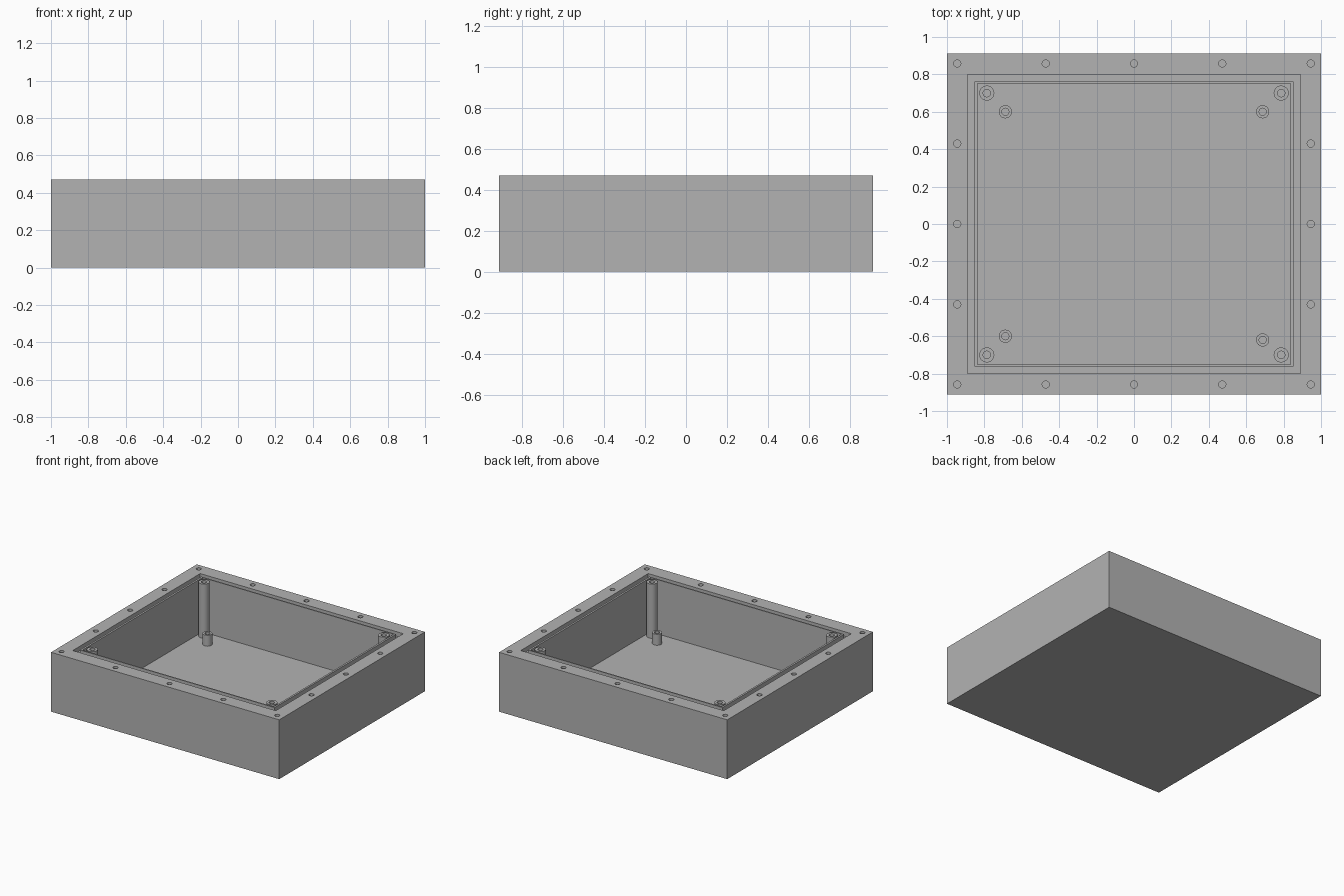
import bpy, bmesh, math

cube = bpy.data.objects.get("Cube")
if cube:
    bpy.data.objects.remove(cube, do_unlink=True)

TOP = 0.47      # rim height
FLOOR = 0.04    # inside floor height
SEG = 32

grey = bpy.data.materials.new("plain_grey")
grey.use_nodes = True
grey.diffuse_color = (0.45, 0.45, 0.45, 1)
grey.node_tree.nodes["Principled BSDF"].inputs["Base Color"].default_value = (0.45, 0.45, 0.45, 1)


def loft(bm, rings):
    """Join closed rings of equal length and cap both ends."""
    rows = [[bm.verts.new(p) for p in ring] for ring in rings]
    n = len(rows[0])
    for a, b in zip(rows, rows[1:]):
        for i in range(n):
            j = (i + 1) % n
            bm.faces.new((a[i], a[j], b[j], b[i]))
    bm.faces.new(list(reversed(rows[0])))
    bm.faces.new(rows[-1])


def rect(hx, hy, z):
    return [(-hx, -hy, z), (hx, -hy, z), (hx, hy, z), (-hx, hy, z)]


def circle(x, y, r, z):
    angles = [2 * math.pi * i / SEG for i in range(SEG)]
    return [(x + r * math.cos(a), y + r * math.sin(a), z) for a in angles]


def make(name, bm):
    bmesh.ops.recalc_face_normals(bm, faces=bm.faces)
    mesh = bpy.data.meshes.new(name)
    bm.to_mesh(mesh)
    bm.free()
    mesh.materials.append(grey)
    ob = bpy.data.objects.new(name, mesh)
    bpy.context.collection.objects.link(ob)
    return ob


def select(ob):
    bpy.ops.object.select_all(action='DESELECT')
    ob.select_set(True)
    bpy.context.view_layer.objects.active = ob


def smooth(ob):
    select(ob)
    bpy.ops.object.shade_smooth_by_angle(angle=math.radians(30))


# Open box with a seal groove and thin inner lip
GROOVE = TOP - 0.035
bm = bmesh.new()
loft(bm, [
    rect(1.0, 0.912, 0), rect(1.0, 0.912, TOP),
    rect(0.89, 0.798, TOP), rect(0.89, 0.798, GROOVE),
    rect(0.853, 0.761, GROOVE), rect(0.853, 0.761, TOP),
    rect(0.838, 0.752, TOP), rect(0.838, 0.752, FLOOR),
])
box = make("enclosure_box", bm)

# Screw holes around the rim
spots = [(x, s * 0.858) for x in (-0.945, -0.472, 0, 0.472, 0.945) for s in (-1, 1)]
spots += [(s * 0.945, y) for y in (-0.43, 0, 0.43) for s in (-1, 1)]
bm = bmesh.new()
for x, y in spots:
    loft(bm, [circle(x, y, 0.019, TOP - 0.1), circle(x, y, 0.019, TOP + 0.05)])
cutter = make("rim_hole_cutter", bm)
cutter.hide_render = True
cut = box.modifiers.new("rim_holes", 'BOOLEAN')
cut.operation = 'DIFFERENCE'
cut.solver = 'EXACT'
cut.object = cutter
select(box)
bpy.ops.object.modifier_apply(modifier=cut.name)
bpy.data.objects.remove(cutter, do_unlink=True)
smooth(box)


# Hollow posts standing on the floor
def post(name, x, y, r, hole, top, depth):
    bm = bmesh.new()
    loft(bm, [circle(x, y, r, FLOOR - 0.01), circle(x, y, r, top),
              circle(x, y, hole, top), circle(x, y, hole, top - depth)])
    smooth(make(name, bm))


for side, sx in (("left", 1), ("right", -1)):
    for end, sy in (("front", -1), ("back", 1)):
        post(f"lid_post_{end}_{side}", sx * 0.787, sy * 0.70, 0.04, 0.02, TOP, 0.1)
        # One board post sits slightly further forward than the rest
        y = -0.62 if (sx, sy) == (1, -1) else sy * 0.60
        post(f"board_post_{end}_{side}", sx * 0.688, y, 0.035, 0.019, 0.127, 0.08)
